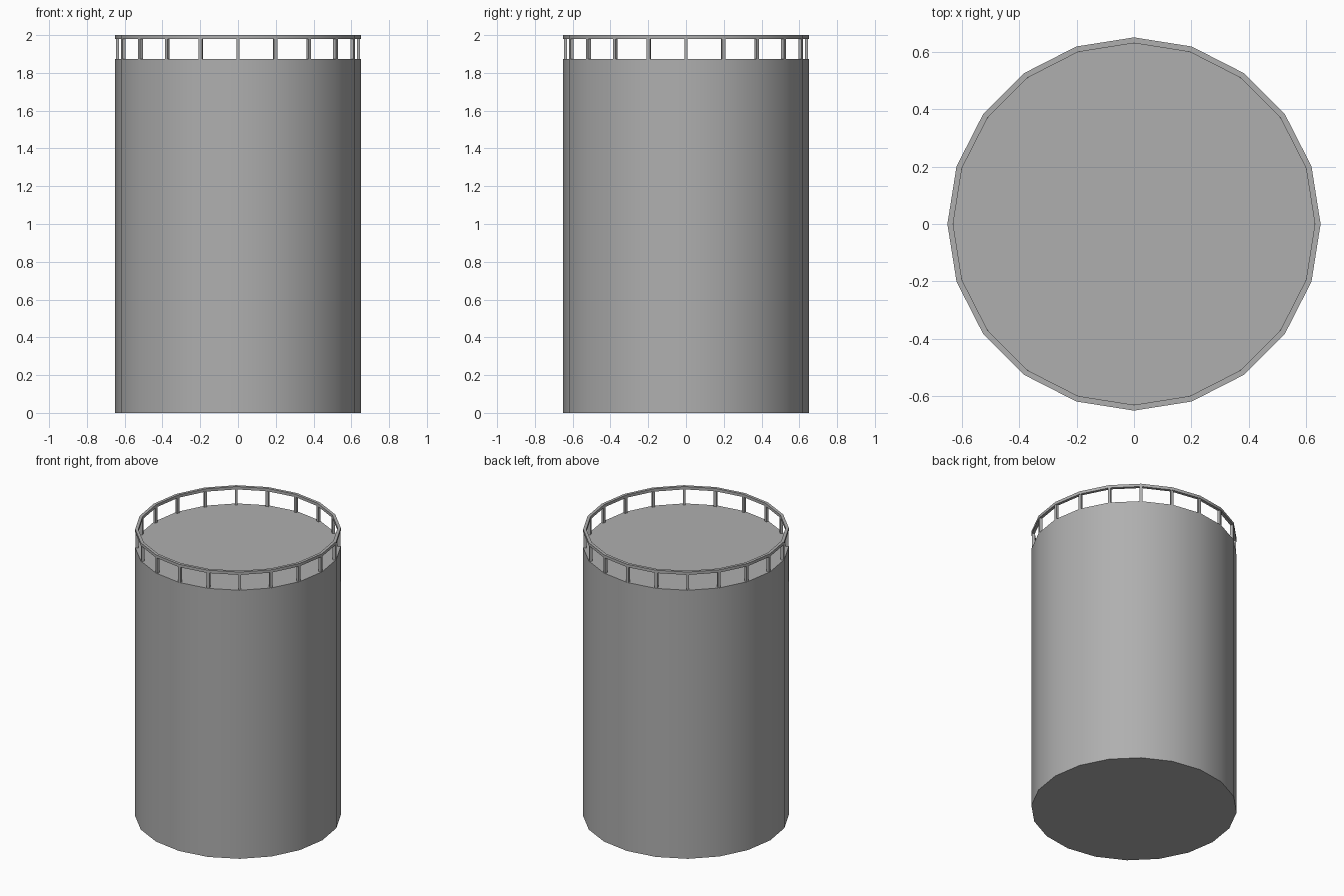
import bpy, bmesh, math

if "Cube" in bpy.data.objects:
    bpy.data.objects.remove(bpy.data.objects["Cube"])

SIDES = 20
R_OUT, R_IN = 0.65, 0.63
ROOF_Z, RAIL_Z, TOP_Z = 1.873, 1.98, 2.0

# Dark grey paint shared by all parts
paint = bpy.data.materials.new("dark_grey")
paint.diffuse_color = (0.43, 0.43, 0.43, 1)
paint.use_nodes = True
paint.node_tree.nodes["Principled BSDF"].inputs["Base Color"].default_value = paint.diffuse_color


def make_object(name, bm, smooth=False):
    bmesh.ops.recalc_face_normals(bm, faces=bm.faces)
    mesh = bpy.data.meshes.new(name)
    bm.to_mesh(mesh)
    bm.free()
    mesh.materials.append(paint)
    ob = bpy.data.objects.new(name, mesh)
    bpy.context.collection.objects.link(ob)
    if smooth:
        bpy.ops.object.select_all(action='DESELECT')
        bpy.context.view_layer.objects.active = ob
        ob.select_set(True)
        bpy.ops.object.shade_smooth_by_angle(angle=math.radians(30))
    return ob


def ring(bm, r, z):
    step = 2 * math.pi / SIDES
    return [bm.verts.new((r * math.cos(i * step), r * math.sin(i * step), z))
            for i in range(SIDES)]


def bridge(bm, a, b):
    for i in range(SIDES):
        j = (i + 1) % SIDES
        bm.faces.new((a[i], a[j], b[j], b[i]))


# Tank body with flat roof and base
bm = bmesh.new()
low, high = ring(bm, R_OUT, 0), ring(bm, R_OUT, ROOF_Z)
bridge(bm, low, high)
bm.faces.new(low)
bm.faces.new(high)
make_object("tank_body", bm, smooth=True)

# Square-section top rail
bm = bmesh.new()
loops = [ring(bm, r, z) for r, z in
         ((R_OUT, RAIL_Z), (R_OUT, TOP_Z), (R_IN, TOP_Z), (R_IN, RAIL_Z))]
for k in range(4):
    bridge(bm, loops[k], loops[(k + 1) % 4])
make_object("guard_rail", bm, smooth=True)

# Posts under every corner of the rail
for i in range(SIDES):
    a = 2 * math.pi * i / SIDES
    bm = bmesh.new()
    bmesh.ops.create_cube(bm, size=1)
    bmesh.ops.scale(bm, vec=(0.018, 0.018, RAIL_Z - ROOF_Z), verts=bm.verts)
    post = make_object(f"rail_post_{i + 1}", bm)
    post.location = (0.638 * math.cos(a), 0.638 * math.sin(a), (RAIL_Z + ROOF_Z) / 2)
    post.rotation_euler.z = a
